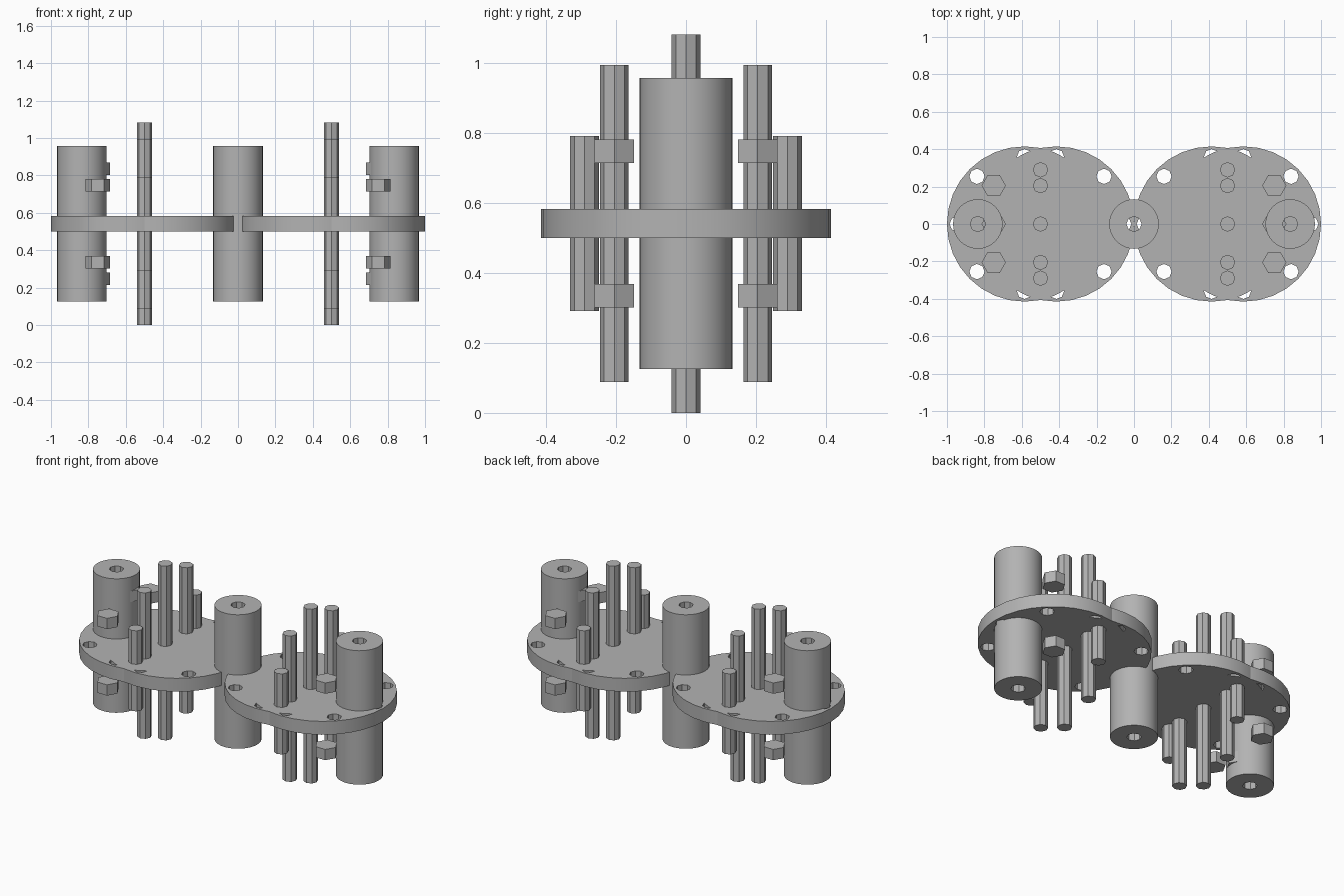
import bpy, bmesh
from math import cos, sin, tau

if "Cube" in bpy.data.objects:
    bpy.data.objects.remove(bpy.data.objects["Cube"], do_unlink=True)

grey = bpy.data.materials.new("plain_grey")
grey.use_nodes = True
grey.diffuse_color = (0.45, 0.45, 0.45, 1)
grey.node_tree.nodes["Principled BSDF"].inputs["Base Color"].default_value = grey.diffuse_color

MID = 0.541          # height of the mirror plane through the plates
BORE = 0.041         # radius shared by pins, bores and plate holes


def add_ring(curve, x, y, radius, sides):
    spline = curve.splines.new('POLY')
    spline.points.add(sides - 1)
    for i, p in enumerate(spline.points):
        a = tau * i / sides
        p.co = (x + radius * cos(a), y + radius * sin(a), 0, 1)
    spline.use_cyclic_u = True


def prism(name, x, y, z0, z1, radius, sides, holes=()):
    """Upright prism with optional through holes given as local centres."""
    curve = bpy.data.curves.new(name, 'CURVE')
    curve.dimensions = '2D'
    curve.fill_mode = 'BOTH'
    curve.extrude = (z1 - z0) / 2
    add_ring(curve, 0, 0, radius, sides)
    for hx, hy in holes:
        add_ring(curve, hx, hy, BORE, 8)
    temp = bpy.data.objects.new(name + "_outline", curve)
    bpy.context.scene.collection.objects.link(temp)
    bpy.context.view_layer.update()
    graph = bpy.context.evaluated_depsgraph_get()
    mesh = bpy.data.meshes.new_from_object(temp.evaluated_get(graph))
    bpy.data.objects.remove(temp, do_unlink=True)
    bm = bmesh.new()
    bm.from_mesh(mesh)
    bmesh.ops.remove_doubles(bm, verts=bm.verts, dist=1e-5)
    bmesh.ops.recalc_face_normals(bm, faces=bm.faces)
    bm.to_mesh(mesh)
    bm.free()
    mesh.materials.clear()
    mesh.materials.append(grey)
    obj = bpy.data.objects.new(name, mesh)
    obj.location = (x, y, (z0 + z1) / 2)
    bpy.context.scene.collection.objects.link(obj)
    bpy.ops.object.select_all(action='DESELECT')
    obj.select_set(True)
    bpy.context.view_layer.objects.active = obj
    bpy.ops.object.shade_smooth_by_angle(angle=0.5)
    return obj


def tube(name, x):
    prism(name, x, 0, 0.125, 0.957, 0.1325, 32, [(0, 0)])


bolt_circle = [(0.36 * cos(tau * i / 8), 0.36 * sin(tau * i / 8)) for i in range(8)]

tube("centre_tube", 0)
for side, s in (("left", 1), ("right", -1)):
    # Plate made of two overlapping drilled discs
    prism(side + "_outer_disc", s * 0.585, 0, 0.5, 0.583, 0.415, 32, bolt_circle)
    prism(side + "_inner_disc", s * 0.415, 0, 0.5, 0.583, 0.415, 32, bolt_circle)
    tube(side + "_tube", s * 0.835)

    # Row of pins passing through the plate, shorter towards the rim
    for y, half in ((0, 0.541), (0.205, 0.453), (0.29, 0.25)):
        for t in ((1, -1) if y else (1,)):
            prism(side + "_pin", s * 0.5, t * y, MID - half, MID + half, BORE, 8)

    # Hexagonal nuts, mirrored above and below the plate
    for y, low in ((-0.205, 0.173), (0.205, 0.173), (0, 0.26)):
        for t in (1, -1):
            ends = sorted((MID + t * low, MID + t * (low + 0.067)))
            prism(side + "_nut", s * 0.75, y, ends[0], ends[1], 0.065, 6)
